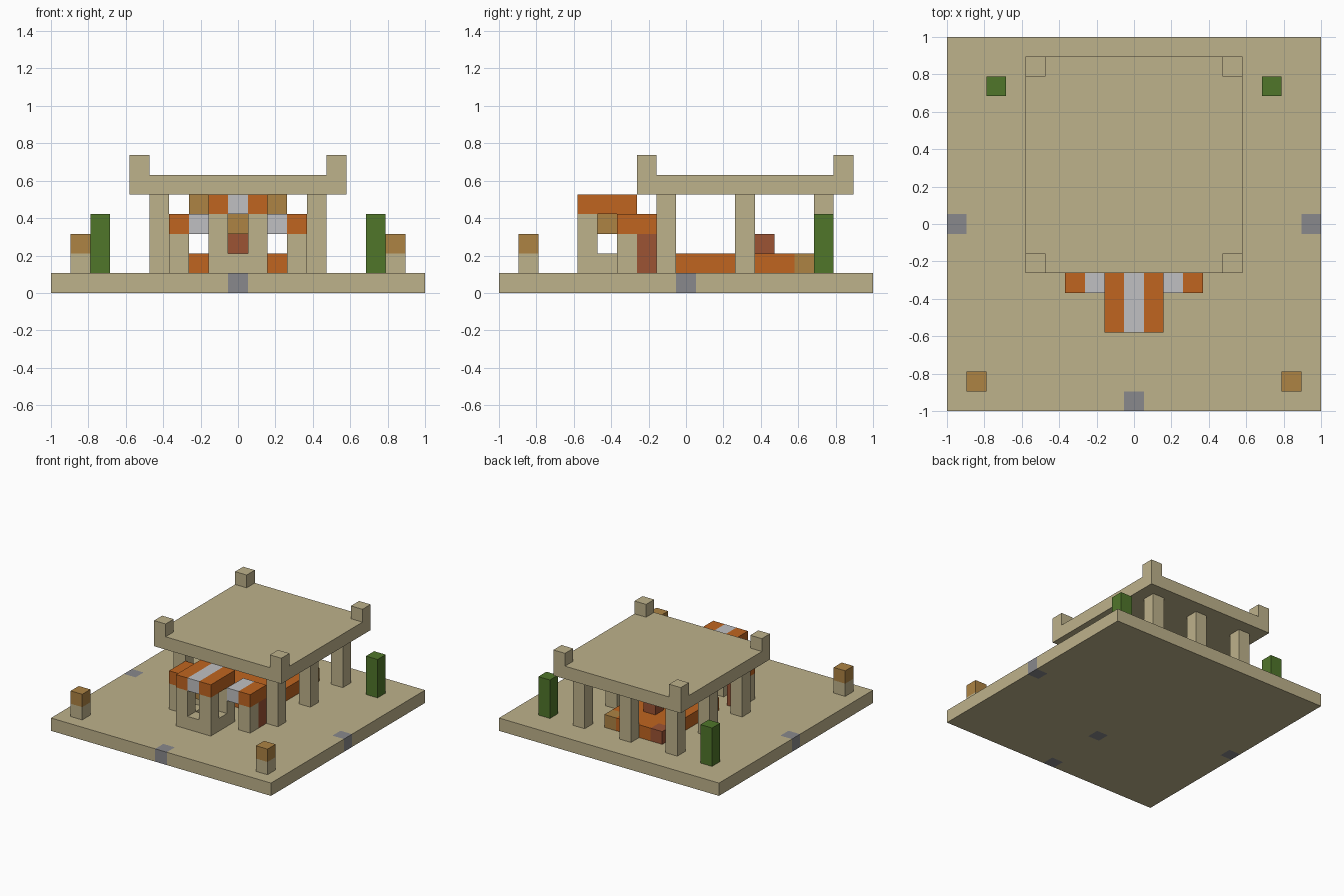
import bpy
import bmesh
from mathutils import Vector

U = 2 / 19  # edge of one block

old = bpy.data.objects.get("Cube")
if old:
    bpy.data.objects.remove(old, do_unlink=True)


def material(name, rgb):
    lin = [((c / 255 + 0.055) / 1.055) ** 2.4 for c in rgb] + [1]
    m = bpy.data.materials.new(name)
    m.use_nodes = True
    m.diffuse_color = lin
    m.node_tree.nodes["Principled BSDF"].inputs["Base Color"].default_value = lin
    return m


SAND = material("sandstone", (190, 178, 139))
ORANGE = material("orange", (192, 101, 32))
PALE = material("pale_grey", (192, 192, 194))
WOOD = material("amber_wood", (173, 131, 68))
RED = material("red_brown", (156, 83, 52))
GREEN = material("leaf_green", (80, 118, 42))
GREY = material("stone_grey", (137, 137, 140))


def block(name, mat, x, y, z):
    """Box covering the inclusive block ranges x, y and z."""
    spans = [(r, r) if isinstance(r, int) else r for r in (x, y, z)]
    lo = Vector([s[0] - 0.5 for s in spans]) * U
    hi = Vector([s[1] + 0.5 for s in spans]) * U
    lift = Vector((0, 0, U / 2))
    bm = bmesh.new()
    bmesh.ops.create_cube(bm, size=1)
    for v in bm.verts:
        v.co = (lo + hi) / 2 + lift + v.co * (hi - lo)
    mesh = bpy.data.meshes.new(name)
    bm.to_mesh(mesh)
    bm.free()
    mesh.materials.append(mat)
    obj = bpy.data.objects.new(name, mesh)
    bpy.context.collection.objects.link(obj)
    return obj


# Ground slab, cut so single blocks can be grey
ground = block("ground", SAND, (-9, 9), (-9, 9), 0)
ground.data.materials.append(GREY)
bm = bmesh.new()
bm.from_mesh(ground.data)
cuts = [(0, c) for c in (-8.5, -0.5, 0.5, 8.5)]
cuts += [(1, c) for c in (-8.5, -4.5, -3.5, -0.5, 0.5)]
for axis, c in cuts:
    normal = Vector((axis == 0, axis == 1, 0))
    bmesh.ops.bisect_plane(bm, geom=bm.verts[:] + bm.edges[:] + bm.faces[:],
                           plane_co=normal * c * U, plane_no=normal)
for f in bm.faces:
    x, y, _ = f.calc_center_median() / U
    side = abs(x) > 8.5 and abs(y) < 0.5
    front = abs(x) < 0.5 and (y < -8.5 or -4.5 < y < -3.5)
    f.material_index = int(side or front)
bm.to_mesh(ground.data)
bm.free()

# Pavilion roof with corner blocks
block("roof", SAND, (-5, 5), (-2, 8), 5)
for s in (-1, 1):
    for y in (-2, 8):
        block("roof_corner", SAND, 5 * s, y, 6)

# Pavilion columns
for s in (-1, 1):
    for y in (-1, 3, 7):
        block("column", SAND, 4 * s, y, (1, 4))
block("rear_middle_column", SAND, 0, 7, (1, 4))

# Raised floor and its furniture
block("raised_floor", ORANGE, (-2, 2), (0, 5), 1)
block("raised_floor_end", ORANGE, (-1, 1), 6, 1)
block("floor_corner_left", WOOD, 2, 6, 1)
block("floor_corner_right", RED, -2, 6, 1)
block("floor_seat", RED, 0, 4, 2)

# Well: rim, posts, hanging lamp, striped canopy
for s in (-1, 1):
    block("well_rim_side", SAND, s, (-5, -3), 1)
    block("well_rim_end", SAND, 0, -4 + s, 1)
    for y in (-5, -3):
        block("well_post", SAND, s, y, (2, 3))
    block("canopy_stripe", ORANGE, s, (-5, -3), 4)
block("canopy_middle", PALE, 0, (-5, -3), 4)
block("well_lamp", WOOD, 0, -4, 3)

# Mirrored side pieces
for s in (-1, 1):
    block("awning_outer", ORANGE, 3 * s, (-3, -2), 3)
    block("awning_inner", PALE, 2 * s, (-3, -2), 3)
    block("awning_post", SAND, 3 * s, -3, (1, 2))
    block("awning_barrel", RED, 3 * s, -2, (1, 2))
    block("ceiling_lamp", WOOD, 2 * s, 3, 4)
    block("lamp_base", SAND, 8 * s, -8, 1)
    block("lamp_head", WOOD, 8 * s, -8, 2)
    block("hedge", GREEN, 7 * s, 7, (1, 3))
